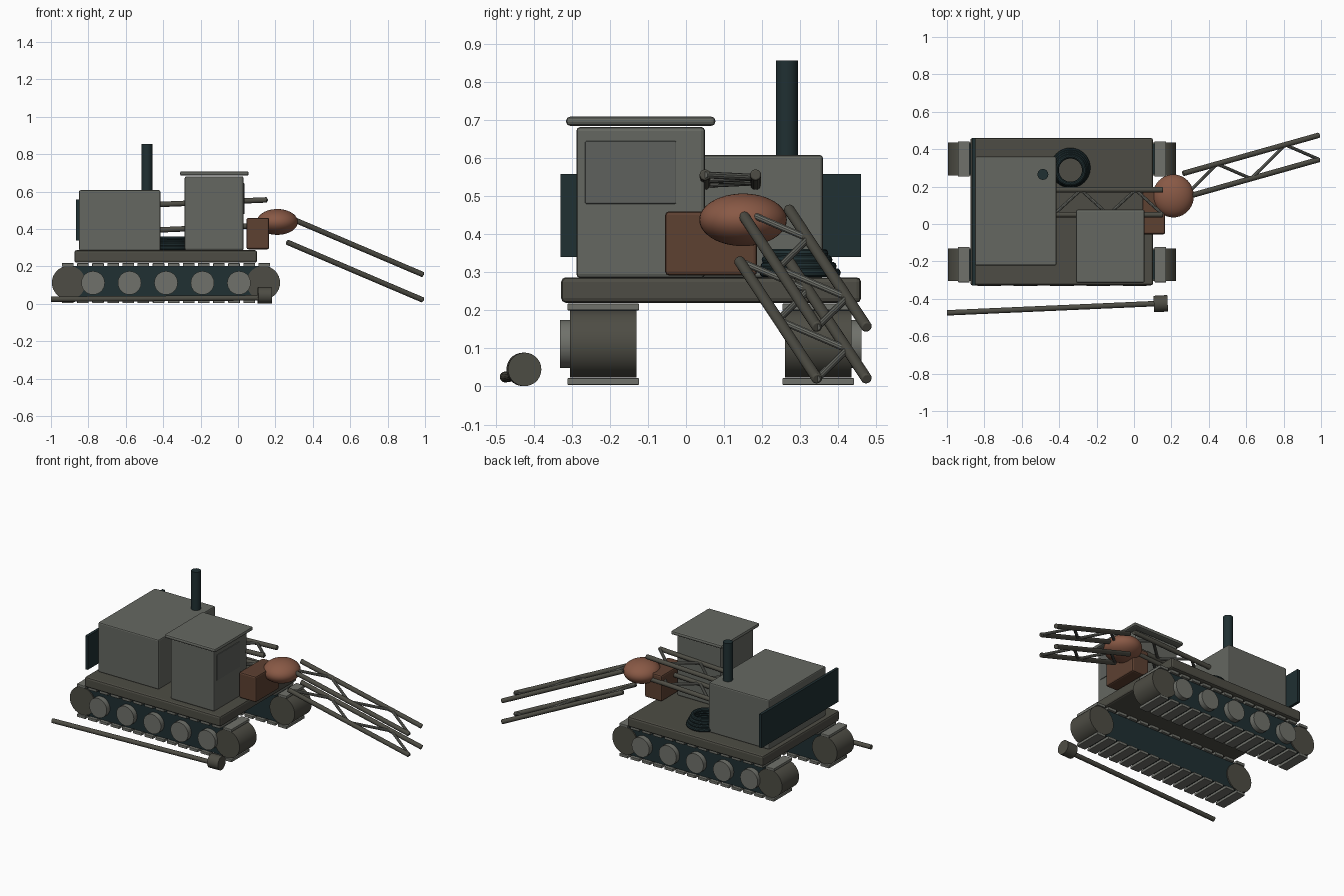
import bpy
import math
from mathutils import Vector

cube = bpy.data.objects.get("Cube")
if cube:
    bpy.data.objects.remove(cube, do_unlink=True)


def material(name, r, g, b):
    m = bpy.data.materials.new(name)
    m.use_nodes = True
    m.diffuse_color = (r, g, b, 1)
    m.node_tree.nodes["Principled BSDF"].inputs["Base Color"].default_value = (r, g, b, 1)
    return m


panel = material("grey panel", .13, .137, .12)
steel = material("worn steel", .16, .165, .145)
iron = material("dark iron", .075, .073, .058)
teal = material("dark teal", .014, .029, .032)
rust = material("rust red", .25, .1, .06)
brown = material("rust brown", .11, .052, .031)
glass = material("dull window", .112, .12, .11)


def finish(name, mat, smooth=True, bevel=0):
    ob = bpy.context.object
    ob.name = name
    ob.data.materials.append(mat)
    if bevel:
        mod = ob.modifiers.new("soft edges", 'BEVEL')
        mod.width = bevel
        mod.segments = 2
    if smooth:
        bpy.ops.object.shade_smooth_by_angle(angle=math.radians(35))
    return ob


def box(name, mat, x, y, z, bevel=0):
    """Box from (low, high) ranges on each axis."""
    lo, hi = Vector((x[0], y[0], z[0])), Vector((x[1], y[1], z[1]))
    bpy.ops.mesh.primitive_cube_add(size=1, location=(lo + hi) / 2)
    bpy.context.object.scale = hi - lo
    bpy.ops.object.transform_apply(location=False, rotation=False, scale=True)
    return finish(name, mat, False, bevel)


def rod(name, mat, a, b, radius, sides=16, bevel=0):
    """Cylinder between two points."""
    a, b = Vector(a), Vector(b)
    bpy.ops.mesh.primitive_cylinder_add(vertices=sides, radius=radius,
                                        depth=(b - a).length, location=(a + b) / 2)
    ob = bpy.context.object
    ob.rotation_euler = (b - a).to_track_quat('Z', 'Y').to_euler()
    return finish(name, mat, True, bevel)


def lattice(name, start, end, width, height, bays=4):
    """Four chords with zigzag lacing on the upper and lower faces."""
    start, end = Vector(start), Vector(end)
    for level, dz in (("upper", height), ("lower", 0)):
        for side, dy in (("front", 0), ("back", width)):
            off = Vector((0, dy, dz))
            rod(f"{name}_{level}_{side}_chord", iron, start + off, end + off, .0145, 16, .004)
        nodes = [start.lerp(end, i / bays) + Vector((0, width * (i % 2), dz))
                 for i in range(bays + 1)]
        for a, b in zip(nodes, nodes[1:]):
            rod(f"{name}_{level}_lacing", steel, a, b, .009, 10)


# Crawler tracks
for label, y0, y1, out in (("front", -.305, -.13, -1), ("back", .26, .435, 1)):
    box(label + "_track_frame", teal, (-.905, .135), (y0 + .008, y1 - .008), (.025, .202))
    for x in (-.905, .135):
        rod(label + "_track_roller", iron, (x, y0, .113), (x, y1, .113), .09, 32)
    face = y0 if out < 0 else y1
    for i in range(5):
        x = -.775 + i * .195
        rod(label + "_road_wheel", steel, (x, face - out * .03, .112),
            (x, face + out * .026, .112), .063, 28)
    for i in range(14):
        x = -.91 + i * .0808
        for z in (.004, .2):
            box(label + "_track_shoe", steel, (x - .031, x + .031),
                (y0 - .007, y1 + .007), (z, z + .018), .003)

# Deck, engine house, radiator plate and exhaust
box("deck", iron, (-.875, .102), (-.328, .46), (.22, .287), .012)
box("engine_house", panel, (-.85, -.415), (-.222, .36), (.285, .608), .008)
box("radiator_plate", teal, (-.866, -.848), (-.33, .46), (.34, .558))
rod("exhaust_stack", teal, (-.487, .265, .59), (-.487, .265, .856), .029, 24)

# Cab with roof and side window
box("cab", panel, (-.285, .03), (-.288, .05), (.285, .682), .01)
box("cab_roof", panel, (-.31, .057), (-.315, .077), (.685, .709), .01)
box("cab_window", glass, (.026, .034), (-.265, -.026), (.48, .645), .003)

# Coiled cable on the deck
for i in range(4):
    bpy.ops.mesh.primitive_torus_add(
        location=(-.34, .3 - i * .004, .299 + i * .017), major_radius=.095 - i * .007,
        minor_radius=.012, major_segments=40, minor_segments=10)
    finish("cable_coil", teal)

# Boom pivot: mount block and round housing
box("boom_mount", brown, (.045, .167), (-.055, .187), (.292, .46), .01)
bpy.ops.mesh.primitive_uv_sphere_add(segments=40, ring_count=24, location=(.21, .15, .438))
bpy.context.object.scale = (.11, .115, .069)
ob = finish("boom_pivot", rust, False)
ob.data.shade_smooth()

# Inner and outer boom sections
lattice("inner_boom", (-.43, .05, .395), (.155, .05, .42), .133, .136)
lattice("outer_boom", (.262, .14, .33), (.99, .345, .02), .13, .136)

# Loose pole with a drum head on the ground
rod("pole", iron, (-1, -.475, .025), (.11, -.426, .032), .0145)
rod("pole_head", iron, (.106, -.428, .045), (.18, -.424, .045), .044, 28)
